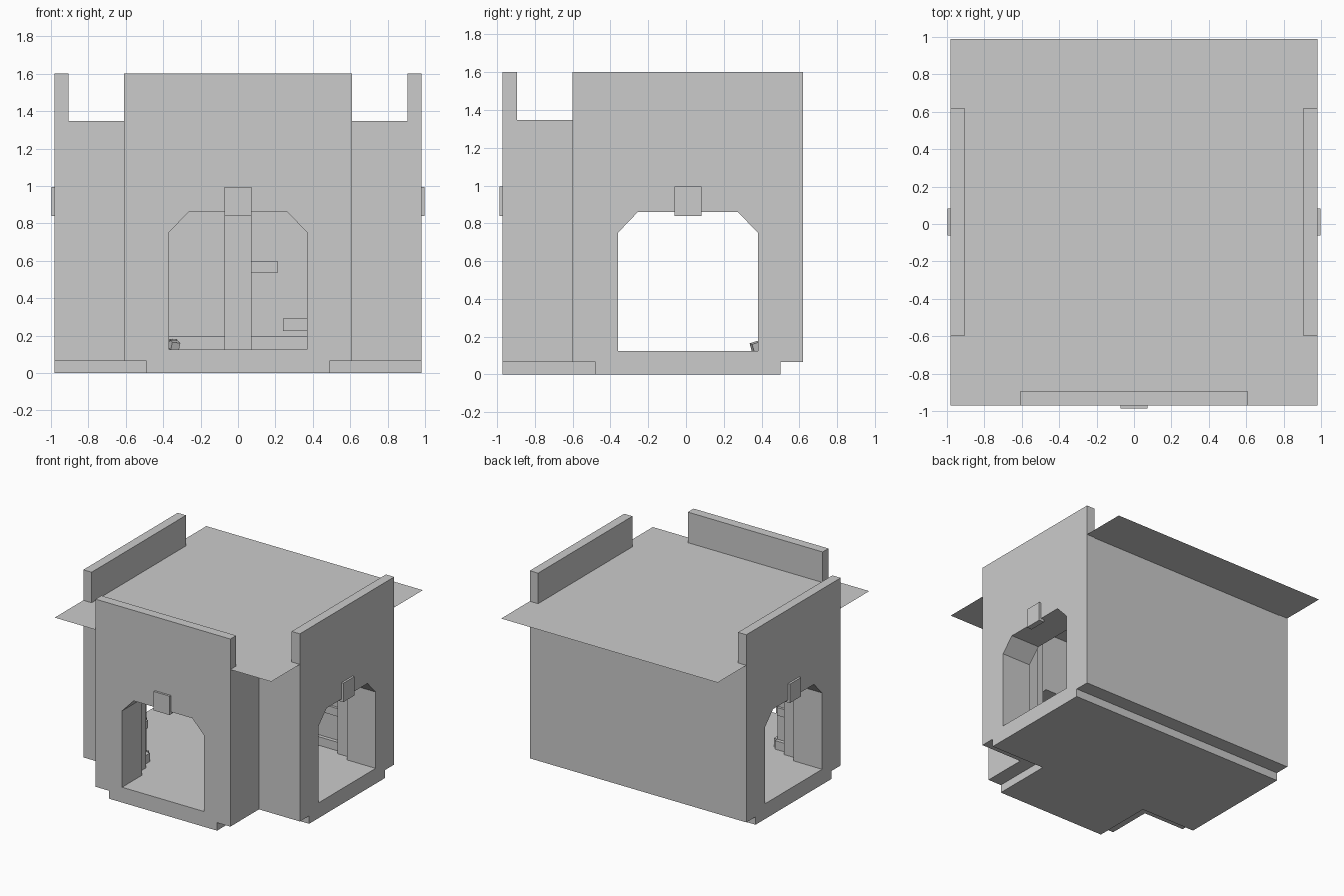
import bpy, bmesh, math, random
from mathutils import Matrix, Vector

cube = bpy.data.objects.get("Cube")
if cube:
    bpy.data.objects.remove(cube, do_unlink=True)

random.seed(4)
CY = 0.01            # middle of the room in y
OUT = 0.98           # outer face of the door walls
HALF = 0.61          # half width of each arm
FLOOR, ROOF, TOP = 0.125, 1.35, 1.6
LEDGE = 0.065        # underside of the walls
INNER = 0.49         # inner wall faces
DEEP = 0.72          # inner face of the door walls

stone = bpy.data.materials.new("grey stone")
stone.use_nodes = True
grey = (0.6, 0.6, 0.6, 1)
stone.diffuse_color = grey
stone.node_tree.nodes["Principled BSDF"].inputs["Base Color"].default_value = grey


def finish(name, bm, matrix=Matrix()):
    bmesh.ops.transform(bm, matrix=Matrix.Translation((0, CY, 0)) @ matrix, verts=bm.verts)
    bmesh.ops.recalc_face_normals(bm, faces=bm.faces)
    mesh = bpy.data.meshes.new(name)
    bm.to_mesh(mesh)
    bm.free()
    mesh.materials.append(stone)
    obj = bpy.data.objects.new(name, mesh)
    bpy.context.collection.objects.link(obj)
    return obj


def prism(name, outline, low, high, matrix=Matrix()):
    """Extrude a flat outline along local z from low to high."""
    bm = bmesh.new()
    face = bm.faces.new([bm.verts.new((u, v, low)) for u, v in outline])
    new = bmesh.ops.extrude_face_region(bm, geom=[face])["geom"]
    verts = [g for g in new if isinstance(g, bmesh.types.BMVert)]
    bmesh.ops.translate(bm, vec=(0, 0, high - low), verts=verts)
    return finish(name, bm, matrix)


def box(name, lo, hi, matrix=Matrix()):
    rect = [(lo[0], lo[1]), (hi[0], lo[1]), (hi[0], hi[1]), (lo[0], hi[1])]
    return prism(name, rect, lo[2], hi[2], matrix)


def arch(top):
    """Wall outline with a chamfered doorway cut out of it."""
    right = [(HALF, top), (HALF, LEDGE), (0.37, LEDGE), (0.37, 0.75), (0.265, 0.86)]
    return right + [(-u, v) for u, v in reversed(right)]


# Floor: T-shaped slab, narrower than the walls
prism("floor", [(-INNER, -OUT), (INNER, -OUT), (INNER, -INNER), (OUT, -INNER),
                (OUT, INNER), (-OUT, INNER), (-OUT, -INNER), (-INNER, -INNER)], 0, FLOOR)

# Roof: a thin sheet that overhangs the back
bm = bmesh.new()
bmesh.ops.create_grid(bm, x_segments=1, y_segments=1, size=OUT,
                      matrix=Matrix.Translation((0, 0, ROOF)))
finish("roof", bm)

# Door walls with parapet, inner lining and keystone
upright = Matrix.Rotation(math.pi / 2, 4, 'X')
for side, angle in (("front", 0), ("right", 90), ("left", -90)):
    turn = Matrix.Rotation(math.radians(angle), 4, 'Z')
    prism(side + "_door_wall", arch(TOP), OUT - 0.075, OUT, turn @ upright)
    prism(side + "_door_lining", arch(ROOF - 0.004), DEEP, OUT - 0.075, turn @ upright)
    box(side + "_keystone", (-0.072, -1.0 + 0.003, 0.84), (0.072, -0.95, 0.995), turn)

# Back wall
box("back_wall", (-OUT + 0.075, INNER, LEDGE), (OUT - 0.075, HALF, ROOF - 0.004))

# Corner walls between the arms
corner = [(INNER, -DEEP), (HALF, -DEEP), (HALF, -HALF), (DEEP, -HALF),
          (DEEP, -INNER), (INNER, -INNER)]
for s, side in ((1, "right"), (-1, "left")):
    prism(side + "_corner_wall", [(s * x, y) for x, y in corner], LEDGE, ROOF - 0.004)

    # Pillars and skirting on the corner walls
    for run, turn in (("side", Matrix()), ("front", Matrix.Rotation(math.pi / 2, 4, 'Z')
                                           @ Matrix.Scale(-1, 4, (0, 1, 0)))):
        flip = Matrix.Scale(s, 4, (1, 0, 0)) @ Matrix.Scale(1, 4)
        if run == "front":
            # swap the two arms across the corner diagonal
            swap = Matrix(((0, -1, 0, 0), (-1, 0, 0, 0), (0, 0, 1, 0), (0, 0, 0, 1)))
            flip = flip @ swap
        label = side + "_" + run
        box(label + "_pillar", (0.6, -INNER, FLOOR), (DEEP, -0.42, ROOF - 0.004), flip)
        box(label + "_skirting", (INNER, -INNER, FLOOR), (0.6, -0.46, 0.195), flip)
        box(label + "_brick", (0.5, -INNER, 0.4), (0.6, -0.47, 0.465), flip)

    # Back wall end pillars and skirting
    box(side + "_back_pillar", (0.6, 0.42, FLOOR), (DEEP, INNER, ROOF - 0.004),
        Matrix.Scale(s, 4, (1, 0, 0)))
    box(side + "_back_skirting", (0.072, 0.46, FLOOR), (0.6, INNER, 0.195),
        Matrix.Scale(s, 4, (1, 0, 0)))

# Middle pillar and raised bricks on the back wall
box("middle_pillar", (-0.072, 0.42, FLOOR), (0.072, INNER, ROOF - 0.004))
for x, z in ((0.072, 0.535), (0.24, 0.225), (0.45, 0.4), (-0.59, 0.6)):
    box("back_brick", (x, 0.47, z), (x + 0.14, INNER, z + 0.065))

# Rubble by the back wall
for x, y, size in ((-0.34, 0.36, 0.045), (-0.35, 0.41, 0.05), (-0.41, 0.39, 0.04)):
    bm = bmesh.new()
    bmesh.ops.create_cube(bm, size=size)
    spin = Matrix.Rotation(random.uniform(0.3, 0.9), 4, Vector((1, 0.5, 1)))
    finish("rubble", bm, Matrix.Translation((x, y, FLOOR + size * 0.5)) @ spin)
